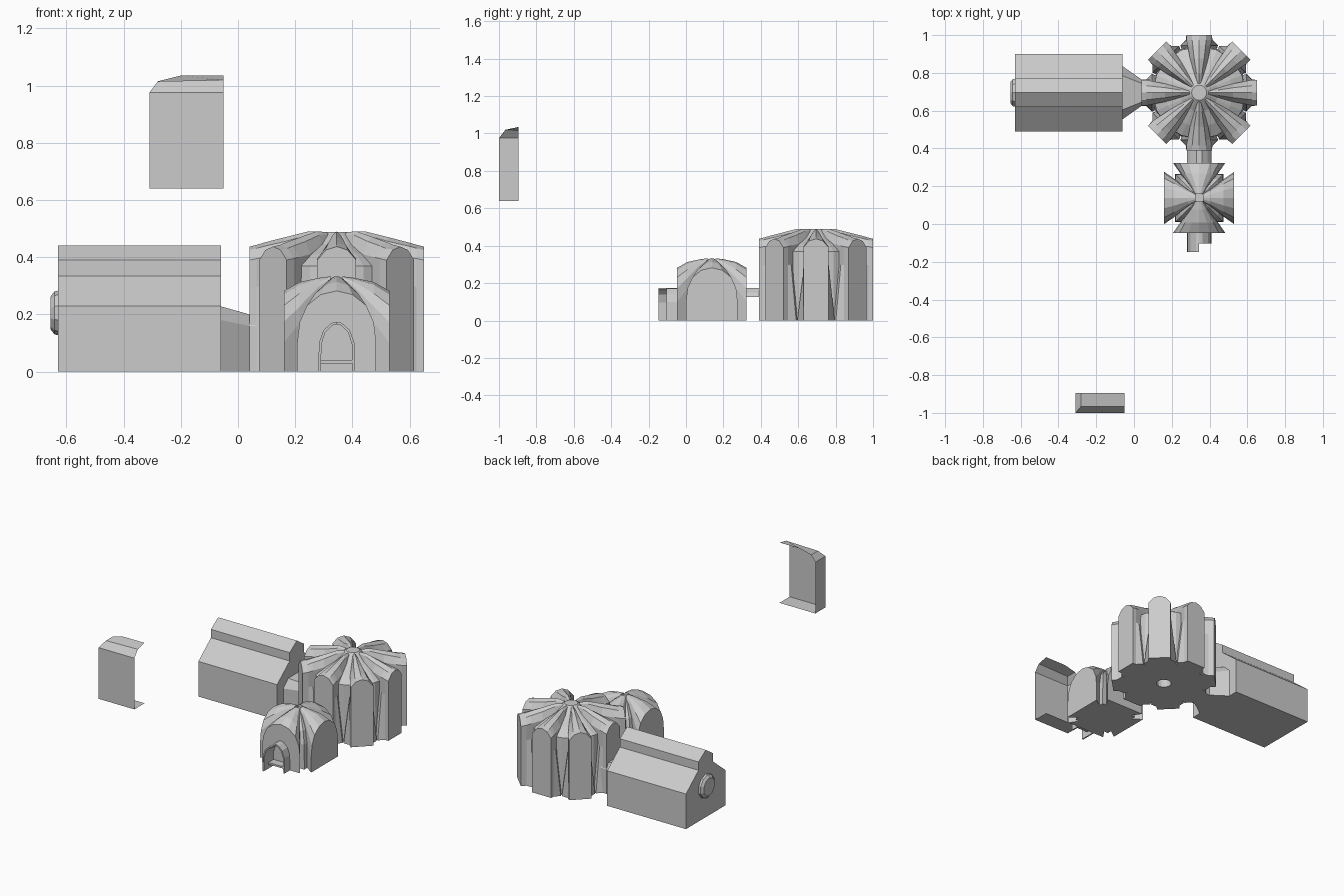
import bpy, bmesh, math
from mathutils import Matrix, Vector

old = bpy.data.objects.get("Cube")
if old:
    bpy.data.objects.remove(old, do_unlink=True)

stone = bpy.data.materials.new("plain grey")
stone.use_nodes = True
grey = (0.6, 0.6, 0.6, 1)
stone.diffuse_color = grey
stone.node_tree.nodes["Principled BSDF"].inputs["Base Color"].default_value = grey


def finish(name, bm, solid=True):
    if solid:
        bmesh.ops.recalc_face_normals(bm, faces=bm.faces)
    me = bpy.data.meshes.new(name)
    bm.to_mesh(me)
    bm.free()
    me.materials.append(stone)
    ob = bpy.data.objects.new(name, me)
    bpy.context.collection.objects.link(ob)
    return ob


def loft(name, rings, matrix=Matrix()):
    """Skin a closed solid through rings with equal point counts."""
    bm = bmesh.new()
    rows = [[bm.verts.new(matrix @ Vector(p)) for p in ring] for ring in rings]
    for a, b in zip(rows, rows[1:]):
        for i in range(len(a)):
            j = (i + 1) % len(a)
            bm.faces.new((a[i], a[j], b[j], b[i]))
    bm.faces.new(rows[0])
    bm.faces.new(rows[-1])
    return finish(name, bm)


def mirror(half):
    """Half profile, base to peak, completed to a full symmetric one."""
    return half + [(-w, z) for w, z in reversed(half) if w > 0]


def at(x, profile, middle=0):
    return [(x, middle + w, z) for w, z in profile]


def polygon(radius, z, sides, turn=0):
    return [(radius * math.cos(math.tau * i / sides + turn),
             radius * math.sin(math.tau * i / sides + turn), z) for i in range(sides)]


# Long hall with stepped roof
MID = 0.695
hall = mirror([(0.205, 0), (0.205, 0.23), (0.075, 0.335), (0.075, 0.39), (0, 0.44)])
loft("hall", [at(-0.63, hall, MID), at(-0.06, hall, MID)])

# Round window on the hall's end
along_x = Matrix.Translation((-0.63, MID, 0.205)) @ Matrix.Rotation(-math.pi / 2, 4, 'Y')
loft("round_window", [polygon(0.078, 0, 10), polygon(0.075, 0.012, 10),
                      polygon(0.058, 0.025, 10)], along_x)

# Flared link from the hall to the large dome
loft("hall_link", [at(-0.06, mirror([(0.14, 0), (0.14, 0.18), (0.09, 0.228)]), MID),
                   at(0.04, mirror([(0.07, 0), (0.07, 0.16), (0.05, 0.2)]), MID),
                   at(0.1, mirror([(0.07, 0), (0.07, 0.16), (0.05, 0.2)]), MID)])


# Large dome: eight arched ribs around a core
def rib_section(base, width, shoulder, peak):
    rise = peak - shoulder
    return mirror([(base, 0), (width, shoulder * 0.75), (width, shoulder),
                   (width * 0.55, shoulder + rise * 0.75), (0, peak)])


big = Matrix.Translation((0.345, MID, 0))
for i in range(8):
    reach = 0.305 + 0.01 * (i % 2)
    stations = [(0.05, 0.02, 0.014, 0.46, 0.488),
                (0.1, 0.035, 0.026, 0.44, 0.49),
                (0.18, 0.07, 0.048, 0.41, 0.47),
                (0.25, 0.1, 0.062, 0.4, 0.452),
                (0.28, 0.07, 0.068, 0.395, 0.443),
                (reach, 0.068, 0.068, 0.39, 0.437)]
    loft("large_dome_rib", [at(r, rib_section(*s)) for r, *s in stations],
         big @ Matrix.Rotation(i * math.pi / 4, 4, 'Z'))

# Core with a small recess underneath
core = [(0.01, 0.06), (0.045, 0.06), (0.045, 0), (0.25, 0), (0.245, 0.37),
        (0.18, 0.41), (0.1, 0.445), (0.04, 0.488), (0.01, 0.488)]
loft("large_dome_core", [polygon(r, z, 16) for r, z in core], big)

# Small dome: four broad arched arms around a square core
small = Matrix.Translation((0.345, 0.138, 0))


def arm_section(width, spring, peak):
    half = [(1, 0), (1, 0), (0.94, 0.4), (0.75, 0.72), (0.4, 0.93), (0, 1)]
    points = [(w * width, spring + t * (peak - spring)) for w, t in half]
    points[0] = (width, 0)
    return mirror(points)


arms = [(0.02, 0.02, 0.32, 0.333), (0.06, 0.045, 0.28, 0.328),
        (0.13, 0.1, 0.17, 0.313), (0.185, 0.138, 0.1, 0.282)]
for i in range(4):
    loft("small_dome_arm", [at(r, arm_section(*s)) for r, *s in arms],
         small @ Matrix.Rotation(i * math.pi / 2, 4, 'Z'))
root2 = math.sqrt(2)
loft("small_dome_core",
     [polygon(h * root2, z, 4, math.pi / 4)
      for h, z in ((0.128, 0), (0.125, 0.16), (0.1, 0.235), (0.05, 0.295), (0.02, 0.315))],
     small)

# Vaulted bridge between the domes
vault = mirror([(0.065, 0.125), (0.045, 0.15), (0.015, 0.173)])
loft("bridge", [[(0.345 + w, y, z) for w, z in vault] for y in (0.3, 0.41)])

# Entrance porch: two thin half arches, one longer than the other
outer = [(0.064, 0), (0.062, 0.1), (0.046, 0.145), (0.018, 0.17), (0, 0.174)]
inner = [(w * 0.86, z * 0.95) for w, z in reversed(outer)]
for side, front in ((-1, -0.147), (1, -0.103)):
    loft("porch_half", [[(0.345 + side * w, y, z) for w, z in outer + inner]
                        for y in (front, -0.04)])

# Raised threshold inside the porch
step = mirror([(0.055, 0.028), (0.055, 0.04)])
loft("threshold", [[(0.345 + w, y, z) for w, z in step] for y in (-0.1, -0.04)])

# Detached corner panel: an open shell with two walls, floor and curved roof
bm = bmesh.new()
X0, X1, Y0, Y1 = -0.31, -0.05, -1.0, -0.895
LOW, EAVE = 0.64, 0.975
faces = [
    [(X0, Y0, LOW), (X1, Y0, LOW), (X1, Y0, EAVE), (X0, Y0, EAVE)],
    [(X0, Y1, LOW), (X0, Y0, LOW), (X0, Y0, EAVE), (X0, Y1, EAVE)],
    [(X0, Y1, LOW), (X1, Y1, LOW), (X1, Y0, LOW), (X0, Y0, LOW)],
    [(X0, Y0, EAVE), (X1, Y0, EAVE), (X1, -0.965, 1.02), (-0.28, -0.965, 1.015)],
    [(X0, Y1, EAVE), (X0, Y0, EAVE), (-0.28, -0.965, 1.015), (-0.28, Y1, 1.015)],
    [(-0.28, -0.965, 1.015), (X1, -0.965, 1.02), (X1, Y1, 1.035), (-0.2, Y1, 1.035),
     (-0.28, Y1, 1.015)],
]
for f in faces:
    bm.faces.new([bm.verts.new(p) for p in f])
bmesh.ops.remove_doubles(bm, verts=bm.verts, dist=0.0005)
finish("corner_panel", bm, solid=False)
